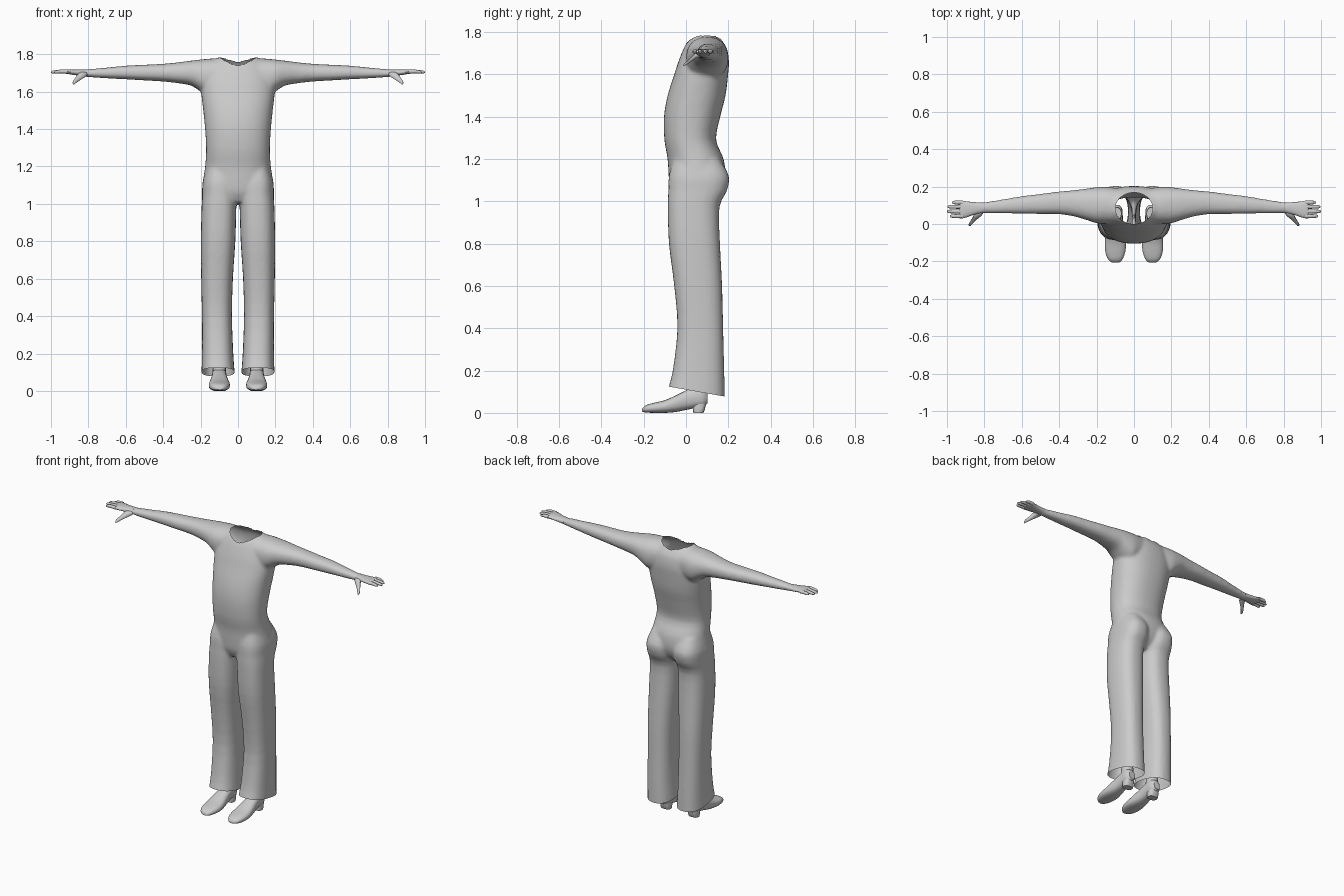
import bpy, bmesh, math
from mathutils import Vector

if "Cube" in bpy.data.objects:
    bpy.data.objects.remove(bpy.data.objects["Cube"])

grey = bpy.data.materials.new("plain_grey")
grey.diffuse_color = (0.6, 0.6, 0.6, 1)
grey.use_nodes = True
grey.node_tree.nodes["Principled BSDF"].inputs["Base Color"].default_value = grey.diffuse_color


def spline(rings, steps):
    """Catmull-Rom interpolation between cross-sections."""
    out = []
    for i in range(len(rings) - 1):
        p0, p1, p2 = rings[max(i - 1, 0)], rings[i], rings[i + 1]
        p3 = rings[min(i + 2, len(rings) - 1)]
        for s in range(steps):
            t = s / steps
            out.append([b + 0.5 * t * (c - a + t * (2*a - 5*b + 4*c - d + t * (3*(b - c) + d - a)))
                        for a, b, c, d in zip(p0, p1, p2, p3)])
    return out + [list(rings[-1])]


def loft(bm, axis, rings, side=1, sides=24, power=2.3, steps=3):
    """Closed loft; each ring is (position, a_min, a_max, b_min, b_max)."""
    loops = []
    for t, a0, a1, b0, b1 in spline(rings, steps):
        loop = []
        for k in range(sides):
            ang = math.tau * k / sides
            c, s = math.cos(ang), math.sin(ang)
            a = (a0 + a1) / 2 + (a1 - a0) / 2 * math.copysign(abs(c) ** (2 / power), c)
            b = (b0 + b1) / 2 + (b1 - b0) / 2 * math.copysign(abs(s) ** (2 / power), s)
            x, y, z = {"x": (t, a, b), "y": (a, t, b), "z": (a, b, t)}[axis]
            loop.append(bm.verts.new((x * side, y, z)))
        loops.append(loop)
    for p, q in zip(loops, loops[1:]):
        for k in range(sides):
            n = (k + 1) % sides
            bm.faces.new((p[k], p[n], q[n], q[k]))
    bm.faces.new(loops[0])
    bm.faces.new(loops[-1])


def finish(bm, name):
    bmesh.ops.recalc_face_normals(bm, faces=bm.faces[:])
    me = bpy.data.meshes.new(name)
    bm.to_mesh(me)
    bm.free()
    me.materials.append(grey)
    ob = bpy.data.objects.new(name, me)
    bpy.context.collection.objects.link(ob)
    return ob


def shade(ob, angle):
    bpy.ops.object.select_all(action='DESELECT')
    ob.select_set(True)
    bpy.context.view_layer.objects.active = ob
    bpy.ops.object.shade_smooth_by_angle(angle=math.radians(angle))


# Clothed body: torso, sleeves and trouser legs
bm = bmesh.new()
torso = [(1.01, -.14, .14, -.05, .12), (1.06, -.182, .182, -.075, .165),
         (1.12, -.187, .187, -.082, .185), (1.2, -.176, .176, -.087, .178),
         (1.29, -.170, .170, -.102, .142), (1.4, -.176, .176, -.104, .162),
         (1.5, -.186, .186, -.087, .187), (1.6, -.197, .197, -.055, .199),
         (1.66, -.192, .192, -.036, .203), (1.72, -.172, .172, -.012, .194),
         (1.757, -.145, .145, .008, .172), (1.783, -.11, .11, .03, .15)]
loft(bm, "z", torso, sides=40)
arm = [(.08, .0, .19, 1.60, 1.777), (.15, .0, .2, 1.575, 1.777),
       (.2, .004, .197, 1.60, 1.772), (.25, .02, .19, 1.632, 1.766),
       (.32, .04, .181, 1.645, 1.757), (.4, .052, .174, 1.654, 1.749),
       (.5, .053, .161, 1.66, 1.744), (.6, .055, .149, 1.666, 1.739),
       (.7, .057, .132, 1.671, 1.729), (.8, .058, .117, 1.678, 1.72),
       (.84, .056, .115, 1.683, 1.717)]
leg = [(1.2, .02, .165, -.06, .16), (1.12, .006, .189, -.081, .203),
       (1.05, .004, .192, -.084, .194), (.97, .009, .195, -.086, .158),
       (.8, .014, .199, -.081, .161), (.6, .027, .197, -.056, .171),
       (.4, .032, .193, -.041, .176), (.2, .025, .193, -.063, .181),
       (.1, .018, .195, -.088, .183), (.03, .016, .196, -.095, .184)]
for s in (1, -1):
    loft(bm, "x", arm, s)
    loft(bm, "z", leg, s, power=2.5)
body = finish(bm, "clothed_body")

# Merge the body volumes into one soft skin
rm = body.modifiers.new("merge", 'REMESH')
rm.mode = 'VOXEL'
rm.voxel_size = 0.01
sm = body.modifiers.new("soften", 'SMOOTH')
sm.factor, sm.iterations = 0.5, 6
skin = bpy.data.meshes.new_from_object(body.evaluated_get(bpy.context.evaluated_depsgraph_get()))
body.modifiers.clear()
body.data = skin
skin.materials.clear()
skin.materials.append(grey)

# Open slanted trouser cuffs and the oval neckline
bm = bmesh.new()
bm.from_mesh(skin)
bmesh.ops.bisect_plane(bm, geom=bm.verts[:] + bm.edges[:] + bm.faces[:],
                       plane_co=(0, .05, .101), plane_no=Vector((0, .047, .265)).normalized(),
                       clear_inner=True)
NY, RX, RY = .084, .1, .084


def oval(p):
    return math.hypot(p.x / RX, (p.y - NY) / RY)


hole = [f for f in bm.faces if f.calc_center_median().z > 1.68 and oval(f.calc_center_median()) < 1]
bmesh.ops.delete(bm, geom=hole, context='FACES')
for v in bm.verts:
    if v.is_boundary and v.co.z > 1.6:
        r = oval(v.co)
        v.co.x /= r
        v.co.y = NY + (v.co.y - NY) / r
for f in bm.faces:
    f.material_index = 0
bm.to_mesh(skin)
bm.free()
shade(body, 60)

# Hands: palm, four fingers and a drooping thumb
palm = [(.81, .06, .115, 1.681, 1.718), (.86, .048, .117, 1.687, 1.718),
        (.9, .034, .122, 1.693, 1.719), (.925, .031, .125, 1.697, 1.718),
        (.933, .036, .12, 1.701, 1.714)]
thumb = [(.068, .80, .85, 1.683, 1.708), (.045, .815, .858, 1.672, 1.702),
         (.02, .845, .872, 1.655, 1.678), (.0, .865, .884, 1.643, 1.659),
         (-.012, .874, .882, 1.638, 1.646)]
fingers = [(.042, .985), (.067, 1.0), (.092, .996), (.115, .972)]
for s, label in ((1, "left"), (-1, "right")):
    bm = bmesh.new()
    loft(bm, "x", palm, s, 16)
    loft(bm, "y", thumb, s, 10)
    for y, tip in fingers:
        loft(bm, "x", [(.915, y - .012, y + .012, 1.697, 1.718),
                       (.95, y - .0105, y + .0105, 1.698, 1.718),
                       (tip - .012, y - .009, y + .009, 1.697, 1.713),
                       (tip, y - .004, y + .004, 1.701, 1.708)], s, 10, 2)
    shade(finish(bm, label + "_hand"), 50)

# Shoes: upper, ankle and heel block
upper = [(-.207, .08, .115, .006, .02), (-.19, .062, .138, .002, .036),
         (-.15, .047, .153, .0, .048), (-.1, .043, .156, .0, .06),
         (-.05, .05, .15, .004, .082), (0, .058, .142, .014, .106),
         (.04, .06, .14, .022, .122), (.08, .063, .137, .028, .12),
         (.102, .078, .122, .045, .1)]
heel = [(.0, .068, .132, .035, .082), (.02, .066, .134, .032, .09), (.06, .068, .132, .03, .098)]
ankle = [(.07, .065, .135, .01, .09), (.12, .065, .135, .015, .092), (.17, .067, .133, .02, .09)]
for s, label in ((1, "left"), (-1, "right")):
    bm = bmesh.new()
    loft(bm, "y", upper, s, 20, 2.5)
    loft(bm, "z", heel, s, 16, 3)
    loft(bm, "z", ankle, s, 16)
    shade(finish(bm, label + "_shoe"), 45)
